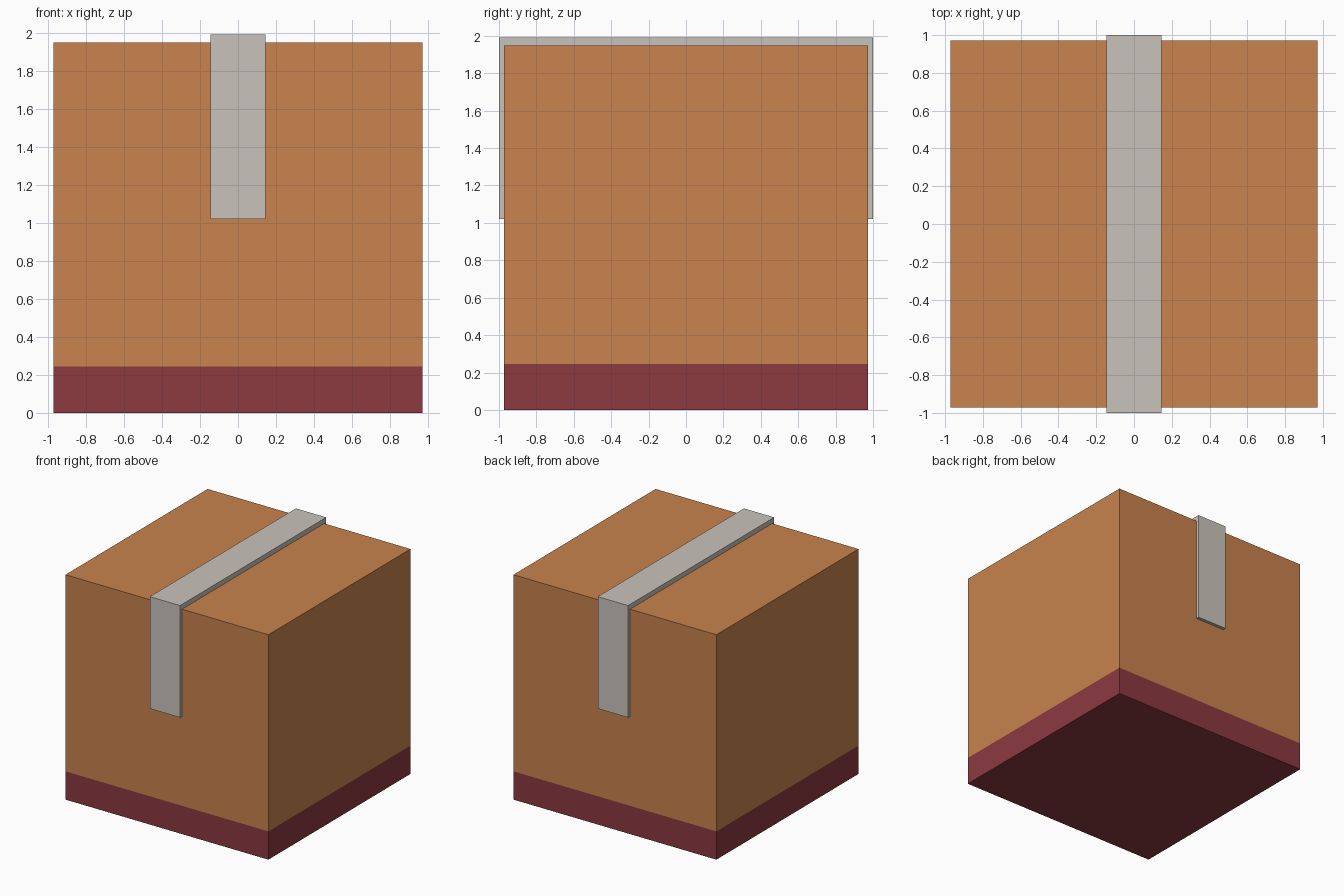
import bpy, bmesh

if "Cube" in bpy.data.objects:
    bpy.data.objects.remove(bpy.data.objects["Cube"])

HALF, TOP, BAND = 0.972, 1.948, 0.245          # carton half width, height, band height
STRIP_W, STRIP_Y, STRIP_TOP, STRIP_LOW = 0.145, 1.0, 1.99, 1.02


def material(name, rgb):
    m = bpy.data.materials.new(name)
    m.diffuse_color = (*rgb, 1)
    m.use_nodes = True
    m.node_tree.nodes["Principled BSDF"].inputs["Base Color"].default_value = m.diffuse_color
    return m


def add_object(name, bm, mats):
    bmesh.ops.recalc_face_normals(bm, faces=bm.faces)
    mesh = bpy.data.meshes.new(name)
    bm.to_mesh(mesh)
    bm.free()
    for m in mats:
        mesh.materials.append(m)
    ob = bpy.data.objects.new(name, mesh)
    bpy.context.collection.objects.link(ob)
    return ob


cardboard = material("cardboard orange", (0.578, 0.227, 0.074))
maroon = material("maroon band", (0.262, 0.041, 0.051))
grey = material("pale grey tape", (0.584, 0.552, 0.497))

# Carton: one cube cut at the band height, coloured by height
bm = bmesh.new()
bmesh.ops.create_cube(bm, size=1)
for v in bm.verts:
    v.co = (v.co.x * 2 * HALF, v.co.y * 2 * HALF, (v.co.z + 0.5) * TOP)
bmesh.ops.bisect_plane(bm, geom=bm.verts[:] + bm.edges[:] + bm.faces[:],
                       plane_co=(0, 0, BAND), plane_no=(0, 0, 1))
for f in bm.faces:
    f.material_index = 1 if f.calc_center_median().z < BAND else 0
add_object("carton", bm, [cardboard, maroon])

# Tape strip: U-shaped side profile, extruded across x
half = [(STRIP_Y, STRIP_TOP), (STRIP_Y, STRIP_LOW), (HALF, STRIP_LOW), (HALF, TOP)]
profile = half + [(-y, z) for y, z in reversed(half)]
bm = bmesh.new()
face = bm.faces.new([bm.verts.new((-STRIP_W, y, z)) for y, z in profile])
ext = bmesh.ops.extrude_face_region(bm, geom=[face])
bmesh.ops.translate(bm, vec=(2 * STRIP_W, 0, 0),
                    verts=[g for g in ext["geom"] if isinstance(g, bmesh.types.BMVert)])
add_object("tape_strip", bm, [grey])
